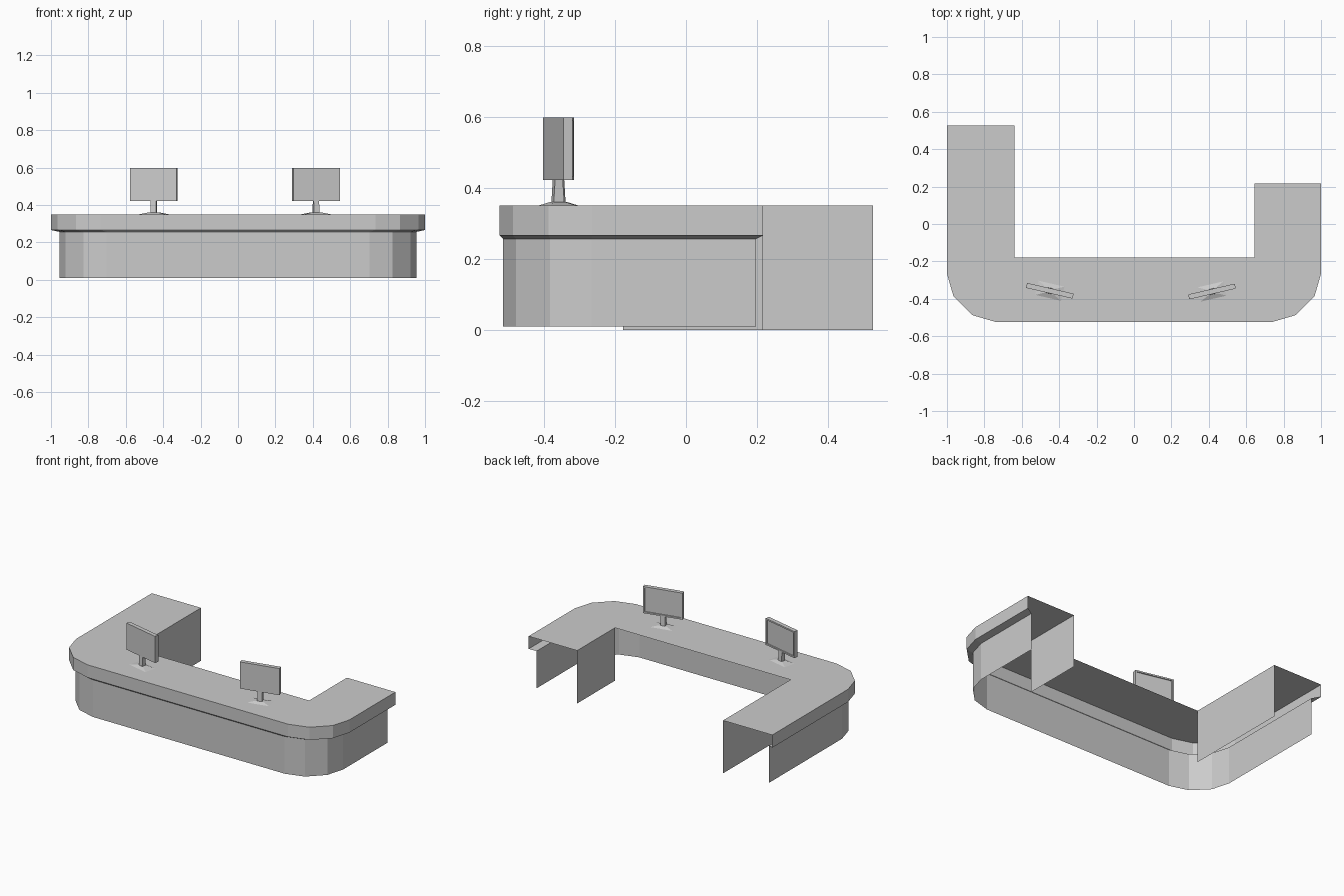
import bpy
import bmesh
from math import radians
from mathutils import Matrix, Vector

cube = bpy.data.objects.get("Cube")
if cube:
    bpy.data.objects.remove(cube, do_unlink=True)

grey = bpy.data.materials.new("plain_grey")
grey.use_nodes = True
COLOUR = (0.6, 0.6, 0.6, 1)
grey.diffuse_color = COLOUR
grey.node_tree.nodes["Principled BSDF"].inputs["Base Color"].default_value = COLOUR


def finish(name, bm):
    mesh = bpy.data.meshes.new(name)
    bm.to_mesh(mesh)
    bm.free()
    mesh.materials.append(grey)
    obj = bpy.data.objects.new(name, mesh)
    bpy.context.collection.objects.link(obj)
    return obj


def ribbon(name, low_path, low_z, high_path, high_z):
    """Open strip of quads between two matching paths."""
    bm = bmesh.new()
    low = [bm.verts.new((x, y, low_z)) for x, y in low_path]
    high = [bm.verts.new((x, y, high_z)) for x, y in high_path]
    for i in range(len(low) - 1):
        bm.faces.new((low[i], low[i + 1], high[i + 1], high[i]))
    return finish(name, bm)


def frustum(bm, bottom, top, z0, z1):
    """Four-sided block whose footprint changes from bottom to top."""
    size = (bottom, top)
    verts = bmesh.ops.create_cube(bm, size=2)["verts"]
    for v in verts:
        upper = v.co.z > 0
        w, d = size[upper]
        v.co = Vector((v.co.x * w / 2, v.co.y * d / 2, z1 if upper else z0))
    return verts


# Counter plan: outer edge with faceted corners, arms of unequal length
TOP, LIP, WALL_TOP, WALL_BOTTOM = 0.35, 0.266, 0.256, 0.01
RIGHT_END, LEFT_END, INNER_Y = 0.527, 0.217, -0.178
RIGHT_X, LEFT_X = -0.64, 0.645
corner = [(1, -0.265), (0.965, -0.387), (0.865, -0.487), (0.735, -0.525)]
outer = ([(-1, RIGHT_END)] + [(-x, y) for x, y in corner]
         + corner[::-1] + [(1, LEFT_END)])
inner = [(LEFT_X, LEFT_END), (LEFT_X, INNER_Y),
         (RIGHT_X, INNER_Y), (RIGHT_X, RIGHT_END)]
# Recessed plan for the wall below the lip
recessed = [(x * 0.955, -0.28 + (y + 0.28) * 0.96) for x, y in outer]

# Worktop
bm = bmesh.new()
bm.faces.new([bm.verts.new((x, y, TOP)) for x, y in outer + inner])
finish("worktop", bm)

# Fascia, sloped underside and outer wall
ribbon("fascia", outer, LIP, outer, TOP)
ribbon("fascia_underside", recessed, WALL_TOP, outer, LIP)
ribbon("outer_wall", recessed, WALL_BOTTOM, recessed, WALL_TOP)

# Panels on the inside of both arms
ribbon("left_inner_panel", inner[:2], 0, inner[:2], TOP)
ribbon("right_inner_panel", inner[2:], 0, inner[2:], TOP)

# Monitors with stands, turned towards the middle
for side, x, y, turn in (("right", -0.45, -0.357, -13), ("left", 0.417, -0.361, 13)):
    place = Matrix.Translation((x, y, 0)) @ Matrix.Rotation(radians(turn), 4, "Z")

    bm = bmesh.new()
    frustum(bm, (0.255, 0.027), (0.255, 0.027), 0.422, 0.598)
    bm.normal_update()
    back = [f for f in bm.faces if f.normal.y > 0.9]
    bmesh.ops.inset_individual(bm, faces=back, thickness=0.014)
    bmesh.ops.inset_individual(bm, faces=back, thickness=0.001, depth=-0.006)
    finish(side + "_monitor", bm).matrix_world = place

    bm = bmesh.new()
    frustum(bm, (0.142, 0.078), (0.05, 0.032), TOP, 0.36)
    frustum(bm, (0.03, 0.03), (0.03, 0.022), 0.359, 0.424)
    finish(side + "_monitor_stand", bm).matrix_world = place
